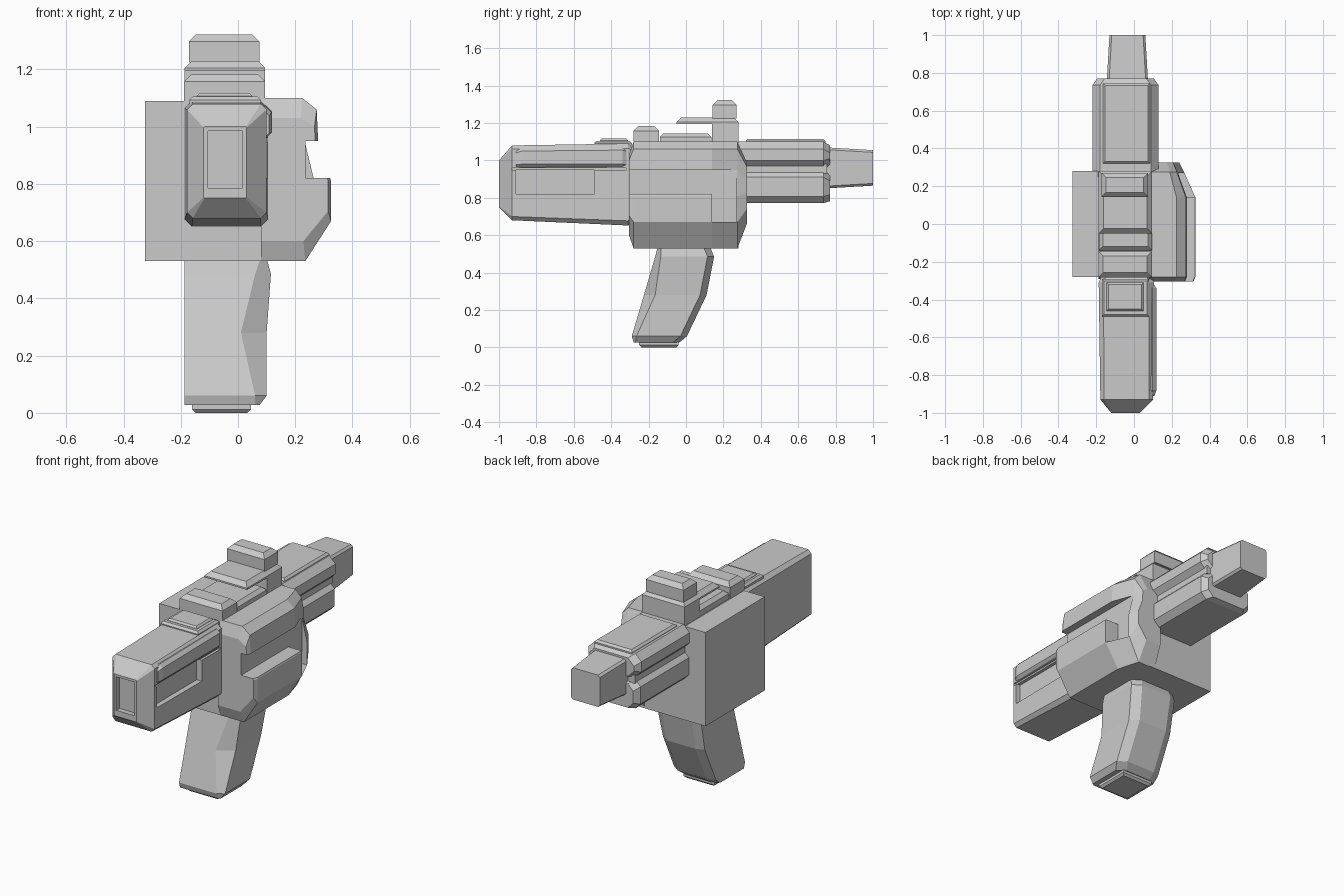
import bpy, bmesh

if "Cube" in bpy.data.objects:
    bpy.data.objects.remove(bpy.data.objects["Cube"])


def loft(name, rings):
    """Skin a list of equally sized point rings and cap both ends."""
    bm = bmesh.new()
    vs = [[bm.verts.new(p) for p in r] for r in rings]
    n = len(rings[0])
    for a, b in zip(vs, vs[1:]):
        for i in range(n):
            j = (i + 1) % n
            bm.faces.new((a[i], a[j], b[j], b[i]))
    bm.faces.new(vs[0])
    bm.faces.new(vs[-1])
    bmesh.ops.recalc_face_normals(bm, faces=bm.faces)
    me = bpy.data.meshes.new(name)
    bm.to_mesh(me)
    bm.free()
    ob = bpy.data.objects.new(name, me)
    bpy.context.collection.objects.link(ob)
    return ob


def section(y, x0, x1, z0, z1, c):
    """Rectangle in the xz plane with corners cut by c."""
    return [(x0 + c, y, z0), (x1 - c, y, z0), (x1, y, z0 + c), (x1, y, z1 - c),
            (x1 - c, y, z1), (x0 + c, y, z1), (x0, y, z1 - c), (x0, y, z0 + c)]


def barrel_like(name, stations):
    return loft(name, [section(*s) for s in stations])


def slab(name, x, y, z, top=0.0, bottom=0.0):
    """Box whose top / bottom edge is chamfered inward."""
    def ring(h, d):
        return [(x[0] + d, y[0] + d, h), (x[1] - d, y[0] + d, h),
                (x[1] - d, y[1] - d, h), (x[0] + d, y[1] - d, h)]
    rings = [ring(z[0], bottom)]
    if bottom:
        rings.append(ring(z[0] + bottom, 0))
    if top:
        rings.append(ring(z[1] - top, 0))
    rings.append(ring(z[1], top))
    return loft(name, rings)


def cut(ob, x, y, z):
    """Carve a box out of a part."""
    cutter = slab("cutter", x, y, z)
    cutter.hide_render = True
    mod = ob.modifiers.new("cut", "BOOLEAN")
    mod.operation, mod.solver, mod.object = "DIFFERENCE", "EXACT", cutter
    bpy.context.view_layer.objects.active = ob
    bpy.ops.object.modifier_apply(modifier=mod.name)
    bpy.data.objects.remove(cutter)


# Front housing with tapered nose, nose opening and side slot
front = barrel_like("front_housing", [
    (-1.00, -.12, .03, .75, 1.00, .003),
    (-.93, -.178, .10, .68, 1.08, .02),
    (-.31, -.187, .105, .652, 1.09, .025),
    (-.27, -.17, .09, .68, 1.07, .025)])
cut(front, (-.105, .015), (-1.1, -.97), (.785, .985))
cut(front, (.07, .2), (-.91, -.49), (.82, .95))
cut(front, (.09, .2), (-.93, -.32), (.945, .96))

# Upper side strip of the front housing
barrel_like("front_side_strip", [
    (-.91, .05, .108, .965, 1.05, .012),
    (-.88, .05, .118, .96, 1.07, .02),
    (-.34, .05, .118, .96, 1.075, .02),
    (-.31, .05, .10, .965, 1.06, .012)])

# Receiver core and plain left box
slab("receiver_core", (-.19, .12), (-.28, .28), (.53, 1.10), top=.012)
slab("left_box", (-.325, -.17), (-.28, .28), (.53, 1.09))

# Right receiver bulge with chamfered rear and L-shaped recess
PROFILE = [(.08, 1.10), (.225, 1.10), (.275, 1.06), (.28, .95),
           (.325, .81), (.325, .67), (.235, .53), (.08, .53)]


def bulge(y, xmax, z0, z1):
    return [(.08 + (px - .08) * (xmax - .08) / .245, y,
             z0 + (pz - .53) * (z1 - z0) / .57) for px, pz in PROFILE]


side = loft("right_receiver", [
    bulge(-.305, .315, .60, 1.03), bulge(-.28, .325, .53, 1.10),
    bulge(.14, .325, .53, 1.10),
    bulge(.275, .265, .53, 1.10), bulge(.325, .24, .66, .99)])
cut(side, (.235, .5), (-.4, .27), (.82, .95))
cut(side, (.235, .5), (.14, .27), (.67, .83))

# Rear barrel: upper and lower shells, groove filler, top plate, tip
for name, x0, x1, z0, z1, c in (
        ("barrel_upper", -.22, .13, .96, 1.10, .04),
        ("barrel_lower", -.215, .125, .772, .945, .035)):
    barrel_like(name, [(.25, x0, x1, z0, z1, c), (.735, x0, x1, z0, z1, c),
                       (.77, x0 + .025, x1 - .025, z0 + .01, z1 - .02, c)])
slab("barrel_core", (-.19, .10), (.25, .755), (.93, .98))
slab("barrel_top_plate", (-.165, .085), (.32, .745), (1.09, 1.115), top=.012)
barrel_like("barrel_tip", [(.74, -.145, .075, .85, 1.07, .012),
                           (1.0, -.13, .06, .865, 1.055, .012)])

# Top rail pieces and sights: name, x range, y range, z range, chamfer
for name, x, y, z, c in (
        ("front_top_plate", (-.17, .08), (-.49, -.29), (1.07, 1.105), .012),
        ("front_top_pad", (-.145, .05), (-.46, -.31), (1.09, 1.117), .01),
        ("front_sight", (-.188, .095), (-.282, -.145), (1.06, 1.183), .025),
        ("middle_rail", (-.185, .095), (-.14, .135), (1.08, 1.145), .02),
        ("sight_mount", (-.187, .095), (.14, .28), (1.0, 1.20), 0),
        ("sight_bridge", (-.187, .095), (-.05, .28), (1.195, 1.23), .025),
        ("rear_sight", (-.172, .075), (.143, .27), (1.225, 1.285), 0),
        ("rear_sight_cap", (-.172, .075), (.143, .27), (1.28, 1.322), .025)):
    slab(name, x, y, z, top=c)

# Grip: per level z, front y, right front y, back y, right x, front facet x
LEVELS = [(.56, -.145, -.135, .12, .095, .085), (.485, -.165, -.135, .15, .115, .06),
          (.28, -.225, -.165, .11, .10, .01), (.06, -.29, -.265, .005, .10, .06),
          (.027, -.28, -.27, -.035, .075, .06)]
loft("grip", [[(-.187, yf, z), (fx, yf, z), (rx, yr, z), (rx, yb - .035, z),
               (rx - .05, yb, z), (-.14, yb, z), (-.187, yb - .02, z)]
              for z, yf, yr, yb, rx, fx in LEVELS])
slab("grip_base_pad", (-.16, .045), (-.25, -.04), (0, .04), bottom=.012)
